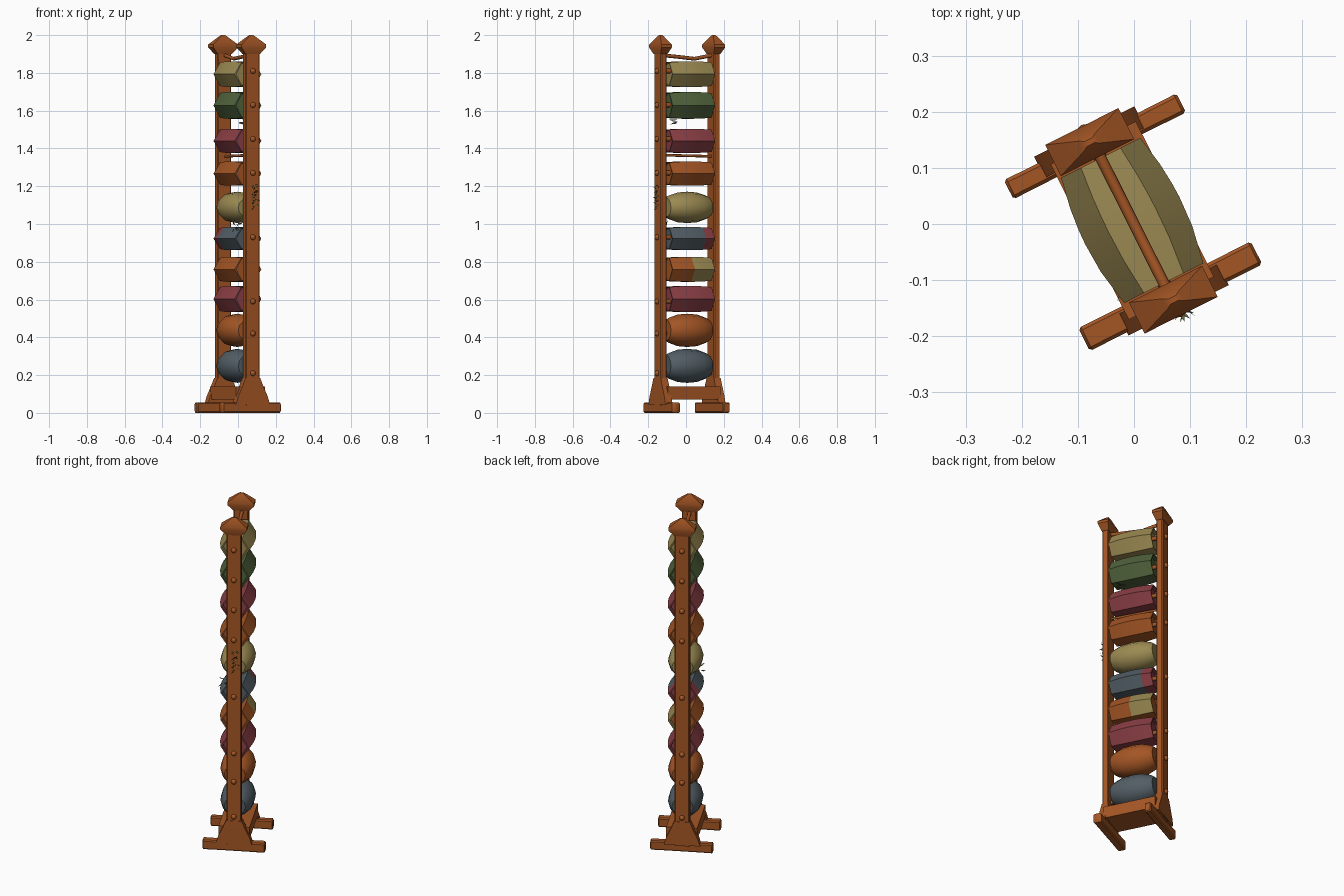
import bpy, bmesh, math, random
from mathutils import Matrix, Vector

if "Cube" in bpy.data.objects:
    bpy.data.objects.remove(bpy.data.objects["Cube"])

random.seed(4)
TURN = Matrix.Rotation(math.radians(26.7), 4, 'Z')   # whole rack is turned in plan


def material(name, rgb):
    m = bpy.data.materials.new(name)
    m.diffuse_color = (*rgb, 1)
    m.use_nodes = True
    m.node_tree.nodes["Principled BSDF"].inputs["Base Color"].default_value = m.diffuse_color
    return m


WOOD = material("warm_wood", (0.37, 0.092, 0.018))
YELLOW = material("straw_cloth", (0.33, 0.255, 0.085))
GREEN = material("green_cloth", (0.08, 0.125, 0.045))
RED = material("maroon_cloth", (0.26, 0.05, 0.06))
GREY = material("slate_cloth", (0.085, 0.112, 0.13))
HERB = material("dried_herb", (0.13, 0.12, 0.04))


def finish(name, bm, mats, angle=35):
    bmesh.ops.recalc_face_normals(bm, faces=bm.faces[:])
    me = bpy.data.meshes.new(name)
    bm.to_mesh(me)
    bm.free()
    ob = bpy.data.objects.new(name, me)
    bpy.context.collection.objects.link(ob)
    for m in mats:
        me.materials.append(m)
    ob.matrix_world = TURN
    bpy.ops.object.select_all(action='DESELECT')
    ob.select_set(True)
    bpy.context.view_layer.objects.active = ob
    bpy.ops.object.shade_smooth_by_angle(angle=math.radians(angle))
    return ob


def loft(name, rings, mats, rule=None, angle=35):
    """Skin rings of points, closing both ends."""
    bm = bmesh.new()
    vr = [[bm.verts.new(p) for p in r] for r in rings]
    n = len(vr[0])
    for a, b in zip(vr, vr[1:]):
        for i in range(n):
            j = (i + 1) % n
            bm.faces.new((a[i], a[j], b[j], b[i]))
    bm.faces.new(vr[0])
    bm.faces.new(vr[-1])
    if rule:
        for f in bm.faces:
            f.material_index = rule(f.calc_center_median())
    return finish(name, bm, mats, angle)


def rect(cx, cy, z, hx, hy, c=0.0):
    """Rectangle ring with cut corners."""
    if c == 0:
        pts = [(-hx, -hy), (hx, -hy), (hx, hy), (-hx, hy)]
    else:
        pts = [(-hx + c, -hy), (hx - c, -hy), (hx, -hy + c), (hx, hy - c),
               (hx - c, hy), (-hx + c, hy), (-hx, hy - c), (-hx, -hy + c)]
    return [(cx + x, cy + y, z) for x, y in pts]


def rod(name, path, r, mat, sides=8):
    rings = [[(x + r * math.cos(t), y, z + r * math.sin(t))
              for t in [2 * math.pi * k / sides for k in range(sides)]] for x, y, z in path]
    return loft(name, rings, [mat], angle=50)


PEG_Z = (1.81, 1.63, 1.45, 1.27, 0.93, 0.59, 0.42, 0.21)

# Two uprights with caps, feet, brackets and pegs
for side, x0, y0, fy, hw in (("front", 0.002, -0.152, -0.144, 0.023),
                             ("back", -0.005, 0.166, 0.155, 0.019)):
    loft(side + "_post", [rect(x0, y0, z, 0.041, 0.018, 0.005) for z in (0.04, 1.92)], [WOOD])
    loft(side + "_cap", [rect(x0, y0, z, a, b) for z, a, b in
                         ((1.90, 0.042, 0.020), (1.935, 0.073, 0.031),
                          (1.95, 0.073, 0.031), (1.995, 0.016, 0.010), (2.0, 0.008, 0.005))], [WOOD])
    # foot runs across the rack, its ends slightly thicker
    feet = []
    for x, k in ((-0.172, 0.8), (-0.167, 1), (-0.09, 0.98), (0.09, 0.98), (0.167, 1), (0.172, 0.8)):
        h = 0.028 * k
        w = hw * k
        c = 0.006
        feet.append([(x, fy + a, 0.028 + b) for a, b in
                     ((-w + c, -h), (w - c, -h), (w, -h + c), (w, h - c),
                      (w - c, h), (-w + c, h), (-w, h - c), (-w, -h + c))])
    loft(side + "_foot", feet, [WOOD])
    loft(side + "_bracket", [rect(x0, y0, z, a, b) for z, a, b in
                             ((0.045, 0.10, 0.021), (0.085, 0.088, 0.021),
                              (0.14, 0.062, 0.021), (0.185, 0.043, 0.020))], [WOOD])
    out = y0 + math.copysign(0.019, y0)
    for k, z in enumerate(PEG_Z):
        bm = bmesh.new()
        bmesh.ops.create_uvsphere(bm, u_segments=10, v_segments=6, radius=0.015,
                                  matrix=Matrix.Translation((x0, out, z)))
        finish(f"{side}_peg_{k}", bm, [WOOD], 60)

# Base stretcher and thin rods joining the uprights
loft("base_stretcher", [rect(0, 0.007, z, 0.085, 0.155) for z in (0.07, 0.14)], [WOOD])
rod("top_rod", [(0, -0.152, 1.895), (0, -0.05, 1.885), (0, 0.05, 1.875), (0, 0.166, 1.895)], 0.010, WOOD)
rod("middle_rod", [(0, -0.152, 1.365), (0, 0.166, 1.358)], 0.007, WOOD)
for k, z in enumerate(PEG_Z):
    rod(f"roll_rod_{k}", [(0, -0.152, z), (0, 0.166, z)], 0.012, WOOD)


# Cloth rolls: six-sided barrels with recessed ends, rounder bundles with closed ends
def roll(name, z, hz, mats, round_=False, rule=None):
    n = 12 if round_ else 6
    if round_:
        prof = [(-0.118, 0.62), (-0.10, 0.76), (-0.05, 0.95), (0.007, 1), (0.065, 0.95), (0.115, 0.76), (0.132, 0.62)]
    else:
        prof = [(-0.095, 0.70), (-0.118, 0.74), (-0.118, 0.84), (-0.05, 0.97), (0.007, 1),
                (0.035, 0.99), (0.075, 0.95), (0.132, 0.84), (0.132, 0.74), (0.11, 0.70)]
    top = 1 if round_ else math.sin(math.pi / 3)
    rings = []
    for y, k in prof:
        kz = k if round_ else 0.5 + 0.5 * k      # hexagonal rolls stay nearly level on top
        rings.append([(0.094 * k * math.cos(2 * math.pi * i / n), y,
                       z + hz / top * kz * math.sin(2 * math.pi * i / n)) for i in range(n)])
    loft(name, rings, mats, rule, 40)


roll("straw_roll_top", 1.793, 0.068, [YELLOW])
roll("green_roll", 1.628, 0.071, [GREEN])
roll("maroon_roll_upper", 1.440, 0.064, [RED])
roll("wood_roll_upper", 1.267, 0.064, [WOOD])
roll("straw_bundle", 1.088, 0.083, [YELLOW], True)
roll("slate_roll", 0.923, 0.061, [GREY, RED], rule=lambda c: int(c.y > 0.08))
roll("patched_roll", 0.760, 0.066, [WOOD, YELLOW],
     rule=lambda c: int(c.y > 0.015 and c.x > 0 and c.z < 0.80))
roll("maroon_roll_lower", 0.603, 0.069, [RED])
roll("wood_bundle", 0.437, 0.088, [WOOD], True)
roll("slate_bundle", 0.249, 0.090, [GREY], True)


# Dried sprigs: small flat leaves along a stalk
def sprig(name, centre, length, count, spread):
    bm = bmesh.new()
    for i in range(count):
        base = Vector(centre) + Vector((random.uniform(-0.008, 0.008), 0, length * (i / count - 0.5)))
        d = Vector((random.uniform(-1, 1), random.uniform(-0.7, 0.1), random.uniform(-0.6, 0.8))).normalized()
        s = d.cross(Vector((0, 1, 0.3))).normalized() * 0.004
        tip = base + d * spread
        mid = (base + tip) / 2
        bm.faces.new([bm.verts.new(p) for p in (base, mid + s, tip, mid - s)])
    finish(name, bm, [HERB])


sprig("post_sprig", (0.01, -0.175, 1.15), 0.13, 24, 0.024)
sprig("green_roll_sprig", (0.02, -0.06, 1.545), 0.02, 7, 0.045)
sprig("slate_roll_sprig", (-0.06, -0.09, 0.985), 0.03, 7, 0.04)
